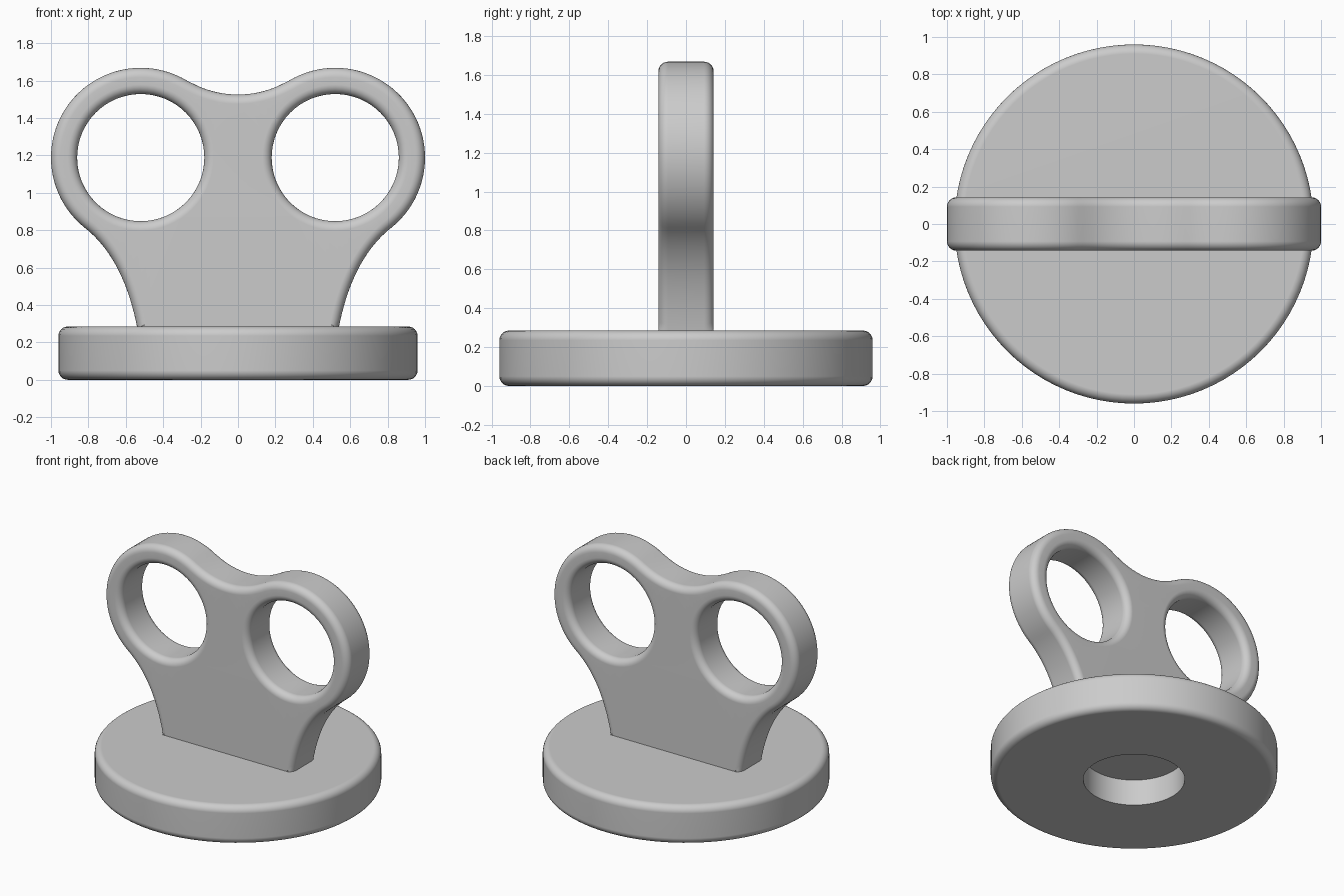
import bpy, bmesh, math
from mathutils import Vector

if "Cube" in bpy.data.objects:
    bpy.data.objects.remove(bpy.data.objects["Cube"])

grey = bpy.data.materials.new("plain_grey")
grey.diffuse_color = (0.6, 0.6, 0.6, 1)
grey.use_nodes = True
grey.node_tree.nodes["Principled BSDF"].inputs["Base Color"].default_value = grey.diffuse_color

HALF = 0.1425    # half thickness of the handle
ROUND = 0.05     # edge rounding
STEPS = 6


def finish(bm, name):
    bmesh.ops.remove_doubles(bm, verts=bm.verts, dist=1e-5)
    bmesh.ops.recalc_face_normals(bm, faces=bm.faces)
    mesh = bpy.data.meshes.new(name)
    bm.to_mesh(mesh)
    bm.free()
    obj = bpy.data.objects.new(name, mesh)
    bpy.context.collection.objects.link(obj)
    mesh.materials.append(grey)
    bpy.ops.object.select_all(action='DESELECT')
    obj.select_set(True)
    bpy.context.view_layer.objects.active = obj
    bpy.ops.object.shade_smooth_by_angle(angle=math.radians(35))
    wn = obj.modifiers.new("weighted_normals", 'WEIGHTED_NORMAL')
    wn.keep_sharp = True
    return obj


def arc(cx, cz, r, a0, a1, n):
    """Points along a circle, angles in degrees."""
    return [Vector((cx + r * math.cos(math.radians(a0 + (a1 - a0) * i / n)),
                    cz + r * math.sin(math.radians(a0 + (a1 - a0) * i / n))))
            for i in range(n + 1)]


def inset(loop, d):
    """Move a closed loop to its left by d."""
    out = []
    for i, p in enumerate(loop):
        t = (loop[(i + 1) % len(loop)] - loop[i - 1]).normalized()
        out.append(p + Vector((-t.y, t.x)) * d)
    return out


# Base: revolved disc with rounded rims and a blind socket underneath
R, H, SOCKET, DEPTH = 0.96, 0.285, 0.34, 0.193
profile = [Vector((0, DEPTH)), Vector((SOCKET, DEPTH)), Vector((SOCKET, 0))]
profile += arc(R - ROUND, ROUND, ROUND, -90, 0, STEPS)
profile += arc(R - ROUND, H - ROUND, ROUND, 0, 90, STEPS)
profile.append(Vector((0, H)))
bm = bmesh.new()
verts = [bm.verts.new((p.x, 0, p.y)) for p in profile]
edges = [bm.edges.new(pair) for pair in zip(verts, verts[1:])]
bmesh.ops.spin(bm, geom=verts + edges, cent=(0, 0, 0), axis=(0, 0, 1),
               angle=math.tau, steps=96, use_merge=True)
finish(bm, "base")

# Handle outline, right half from the bottom up to the middle of the top dip
EYE_X, EYE_Z, EYE_R, HOLE_R = 0.52, 1.188, 0.48, 0.34
join = math.degrees(math.atan2(-0.375, 0.30))
p0 = Vector((0.54, 0.285))
p1 = Vector((0.613, 0.651))
p2 = arc(EYE_X, EYE_Z, EYE_R, join, join, 1)[0]
right = [Vector((0.53, 0.23))]
right += [p0 * (1 - t) ** 2 + p1 * 2 * t * (1 - t) + p2 * t * t
          for t in (i / 20 for i in range(20))]
dip_r = 0.525
dip_z = 1.525 + dip_r
meet = math.degrees(math.atan2(dip_z - EYE_Z, -EYE_X))
right += arc(EYE_X, EYE_Z, EYE_R, join, meet, 44)
right += arc(0, dip_z, dip_r, meet - 180, -90, 10)[1:]
outline = right + [Vector((-p.x, p.y)) for p in reversed(right[:-1])]

# Two finger holes, wound the other way so that the inset widens them
holes = [arc(s * EYE_X, EYE_Z, HOLE_R, 360, 0, 64)[:-1] for s in (-1, 1)]

# Rounded cross-section: (inset, y) from the front face to the back face
layers = []
for i in range(STEPS + 1):
    a = math.pi / 2 * i / STEPS
    layers.append((ROUND * (1 - math.sin(a)),
                   -HALF + ROUND * (1 - math.cos(a))))
layers += [(d, -y) for d, y in reversed(layers)]

bm = bmesh.new()
caps = [[], []]
for loop in [outline] + holes:
    rings = [[bm.verts.new((p.x, y, p.y)) for p in inset(loop, d)]
             for d, y in layers]
    n = len(loop)
    for a, b in zip(rings, rings[1:]):
        for i in range(n):
            j = (i + 1) % n
            bm.faces.new((a[i], a[j], b[j], b[i]))
    for cap, ring in zip(caps, (rings[0], rings[-1])):
        cap += [bm.edges.get((ring[i], ring[(i + 1) % n])) for i in range(n)]
# Flat front and back faces between the outline and the holes
for cap in caps:
    bmesh.ops.triangle_fill(bm, edges=cap, use_beauty=True)
# Hidden underside stays just inside the base
finish(bm, "handle")
